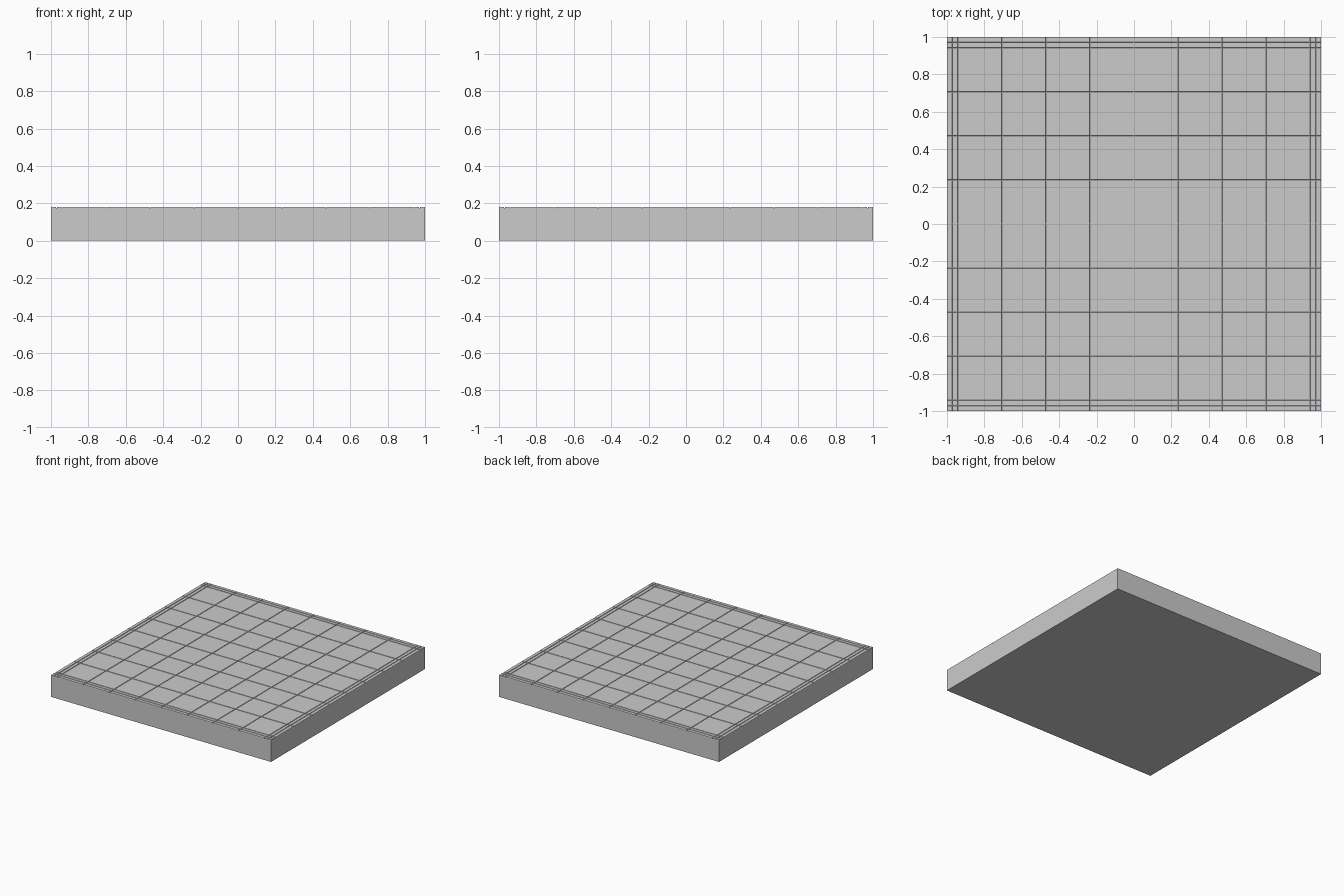
import bpy, bmesh

if "Cube" in bpy.data.objects:
    bpy.data.objects.remove(bpy.data.objects["Cube"])

TOP, GROOVE_Z, GAP = 0.18, 0.175, 0.003


def make_object(name, bm):
    bmesh.ops.recalc_face_normals(bm, faces=bm.faces[:])
    mesh = bpy.data.meshes.new(name)
    bm.to_mesh(mesh)
    bm.free()
    obj = bpy.data.objects.new(name, mesh)
    bpy.context.collection.objects.link(obj)
    return obj


def add_block(bm, lo, hi, z0, z1, chamfer=0.0):
    """Box from lo to hi, its top drawn in on all sides by the chamfer."""
    rings = []
    for z, d in ((z0, 0.0), (z1, chamfer)):
        x0, y0, x1, y1 = lo[0] + d, lo[1] + d, hi[0] - d, hi[1] - d
        rings.append([bm.verts.new((x, y, z)) for x, y in
                      ((x0, y0), (x1, y0), (x1, y1), (x0, y1))])
    bottom, top = rings
    bm.faces.new(bottom[::-1])
    bm.faces.new(top)
    for i in range(4):
        j = (i + 1) % 4
        bm.faces.new((bottom[i], bottom[j], top[j], top[i]))


# Slab under the tiles; its top is the floor of the joints
bm = bmesh.new()
add_block(bm, (-1, -1), (1, 1), 0, GROOVE_Z)
make_object("floor_slab", bm)

# Joint lines: eight square tiles across, two thin border strips at each edge
lines = [-1, -0.97] + [-0.94 + 0.235 * i for i in range(9)] + [0.97, 1]
spans = []
for a, b in zip(lines, lines[1:]):
    spans.append((a if a == -1 else a + GAP / 2, b if b == 1 else b - GAP / 2))

# Chamfered floor tiles and border trim pieces
tiles, trim = bmesh.new(), bmesh.new()
last = len(spans) - 1
for i, (x0, x1) in enumerate(spans):
    for j, (y0, y1) in enumerate(spans):
        inner = 2 <= i <= last - 2 and 2 <= j <= last - 2
        add_block(tiles if inner else trim, (x0, y0), (x1, y1),
                  GROOVE_Z, TOP, 0.0015)
make_object("floor_tiles", tiles)
make_object("border_trim", trim)
